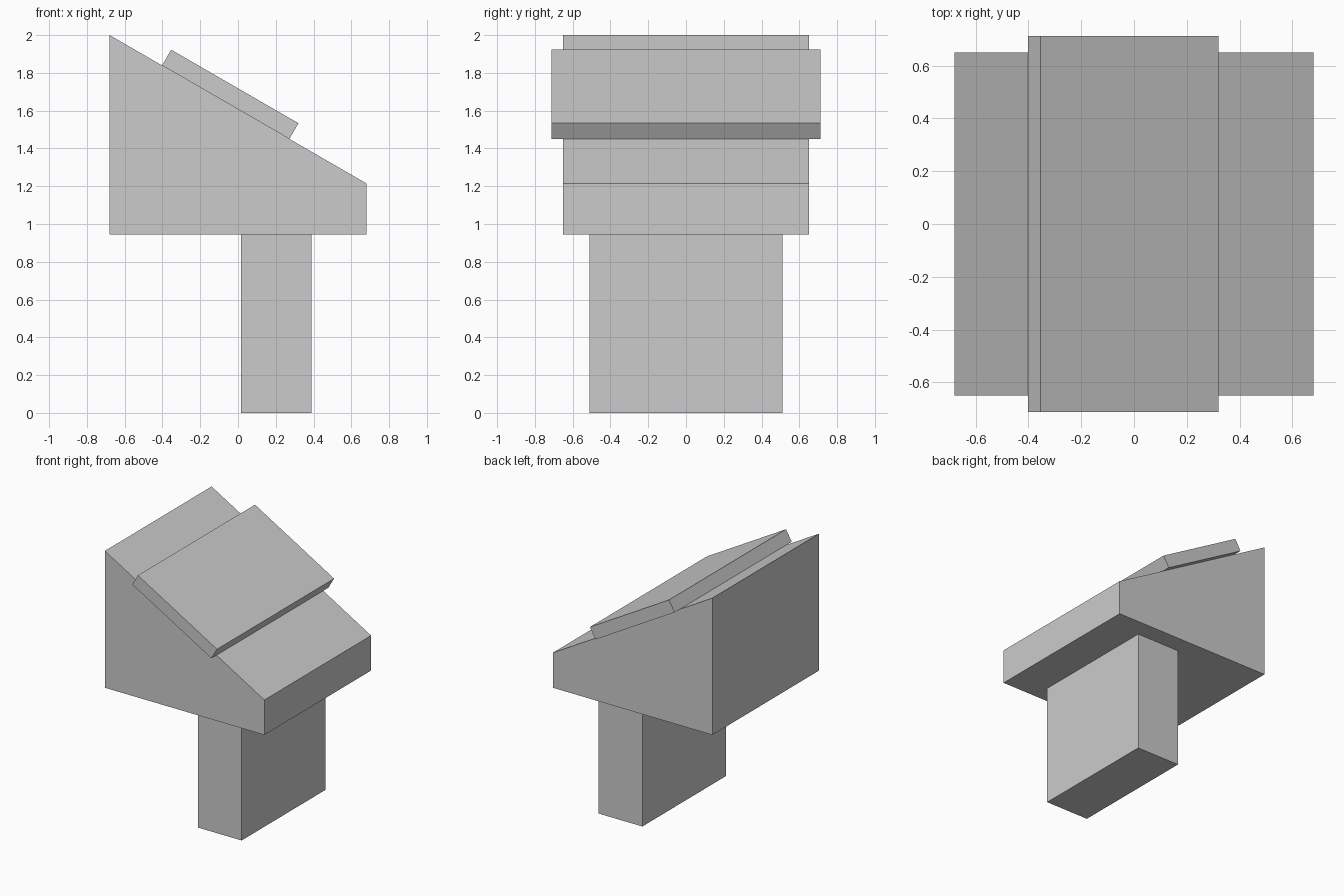
import bpy
from math import tan, sin, cos, radians

cube = bpy.data.objects.get("Cube")
if cube:
    bpy.data.objects.remove(cube, do_unlink=True)

grey = bpy.data.materials.new("plain grey")
grey.use_nodes = True
colour = (0.6, 0.6, 0.6, 1)
grey.diffuse_color = colour
grey.node_tree.nodes["Principled BSDF"].inputs["Base Color"].default_value = colour


def extrude_profile(name, profile, half_depth):
    """Extrude a counter-clockwise XZ profile symmetrically along Y."""
    n = len(profile)
    verts = [(x, y, z) for y in (-half_depth, half_depth) for x, z in profile]
    faces = [tuple(range(n)), tuple(reversed(range(n, 2 * n)))]
    for i in range(n):
        j = (i + 1) % n
        faces.append((i, i + n, j + n, j))
    mesh = bpy.data.meshes.new(name)
    mesh.from_pydata(verts, [], faces)
    mesh.materials.append(grey)
    obj = bpy.data.objects.new(name, mesh)
    bpy.context.collection.objects.link(obj)
    return obj


half_width, base_z, top_z = 0.68, 0.945, 2.0
slope = radians(30)


def slope_z(x):
    return top_z - (x + half_width) * tan(slope)


# Upright post
extrude_profile("support_post",
                [(0.015, 0), (0.388, 0), (0.388, base_z), (0.015, base_z)], 0.51)

# Wedge-shaped console with a sloping top
extrude_profile("console_body",
                [(-half_width, base_z), (half_width, base_z),
                 (half_width, slope_z(half_width)), (-half_width, top_z)], 0.65)

# Thin panel lying on the slope and overhanging both sides
thick = 0.096
dx, dz = thick * sin(slope), thick * cos(slope)
high, low = -0.402, 0.272
extrude_profile("sloping_panel",
                [(high, slope_z(high)), (low, slope_z(low)),
                 (low + dx, slope_z(low) + dz), (high + dx, slope_z(high) + dz)], 0.713)
